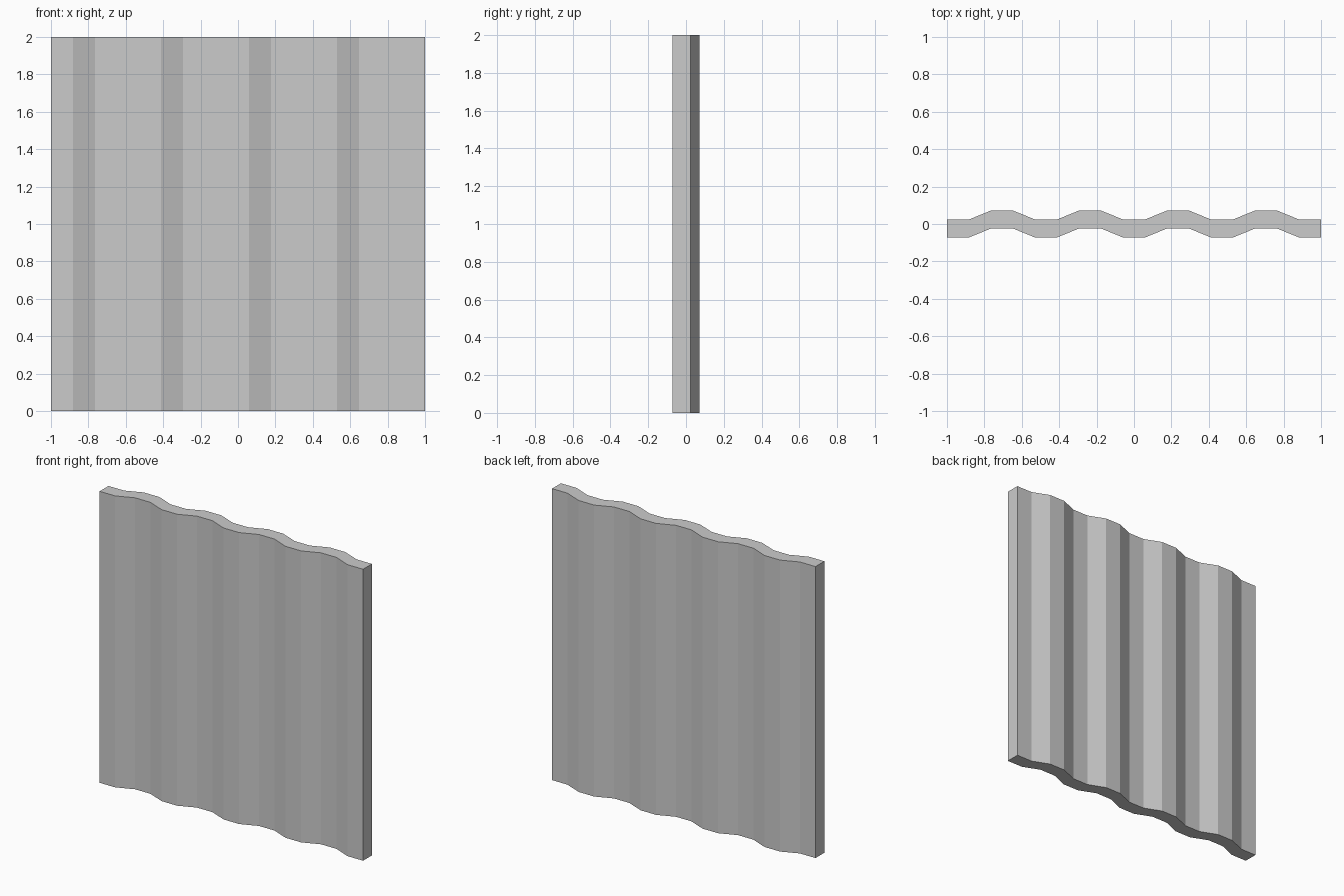
import bpy, bmesh

if "Cube" in bpy.data.objects:
    bpy.data.objects.remove(bpy.data.objects["Cube"])

SEGMENTS = 17      # equal-width strips across the panel
WIDTH = HEIGHT = 2.0
THICK = 0.096
RIB = 0.048        # how far the ribs step back

# Corrugated centre line: two points forward, two points back, repeating
line = [(-WIDTH / 2 + WIDTH * i / SEGMENTS,
         -RIB / 2 if i % 4 < 2 else RIB / 2) for i in range(SEGMENTS + 1)]

# Closed cross-section, made as one quad per strip
bm = bmesh.new()
front = [bm.verts.new((x, y - THICK / 2, 0)) for x, y in line]
back = [bm.verts.new((x, y + THICK / 2, 0)) for x, y in line]
base = [bm.faces.new((front[i], front[i + 1], back[i + 1], back[i]))
        for i in range(SEGMENTS)]

# Raise the cross-section to full height
raised = bmesh.ops.extrude_face_region(bm, geom=base, use_keep_orig=True)["geom"]
bmesh.ops.translate(bm, vec=(0, 0, HEIGHT),
                    verts=[g for g in raised if isinstance(g, bmesh.types.BMVert)])
bmesh.ops.recalc_face_normals(bm, faces=bm.faces)

mesh = bpy.data.meshes.new("corrugated_panel")
bm.to_mesh(mesh)
bm.free()
panel = bpy.data.objects.new("corrugated_panel", mesh)
bpy.context.collection.objects.link(panel)
